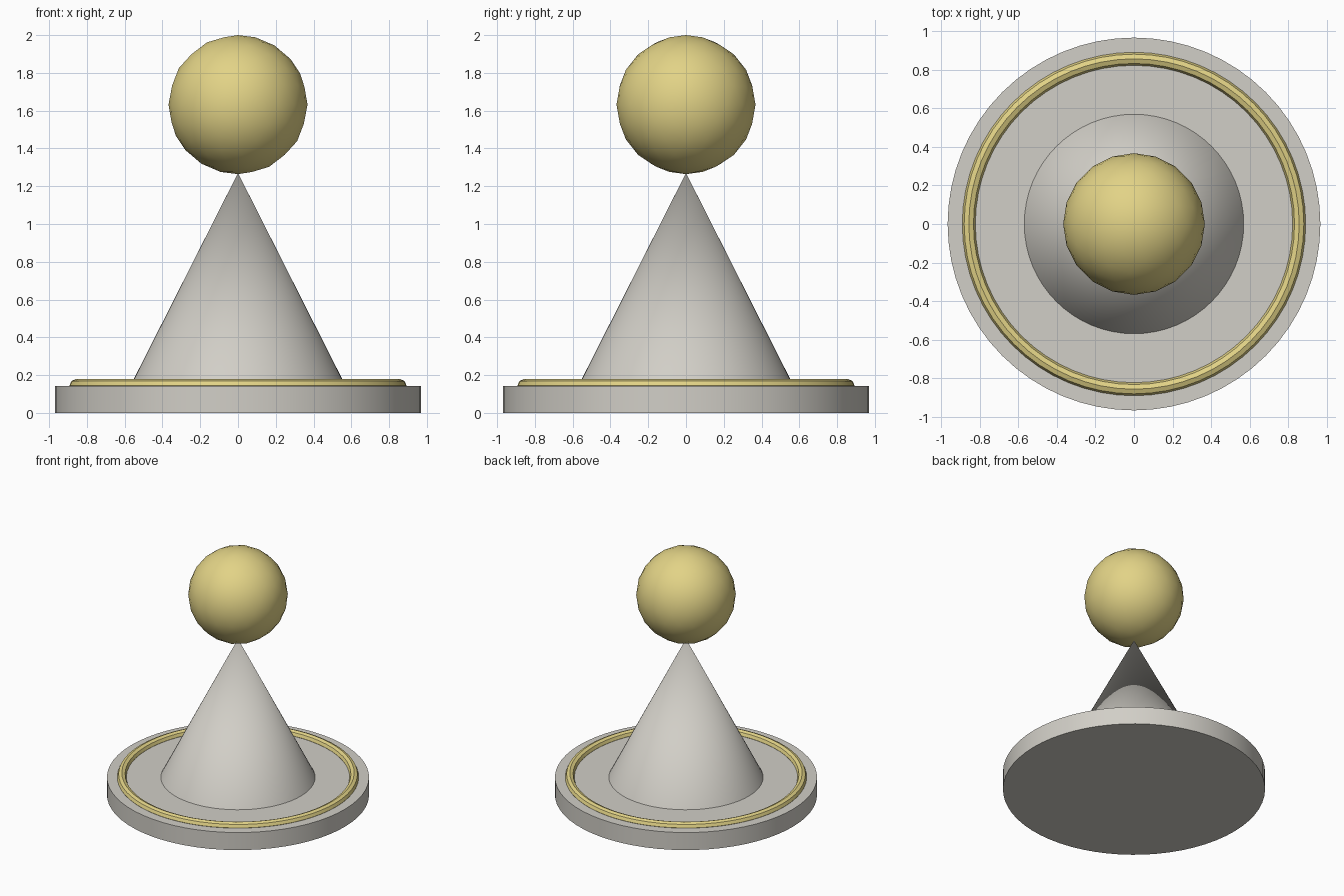
import bpy
import math

cube = bpy.data.objects.get("Cube")
if cube:
    bpy.data.objects.remove(cube, do_unlink=True)


def make_material(name, color):
    mat = bpy.data.materials.new(name)
    mat.use_nodes = True
    mat.diffuse_color = color
    mat.node_tree.nodes["Principled BSDF"].inputs["Base Color"].default_value = color
    return mat


def finish(name, mat):
    """Name the new part, give it its colour and smooth its shading."""
    obj = bpy.context.active_object
    obj.name = name
    obj.data.materials.append(mat)
    bpy.ops.object.shade_smooth_by_angle(angle=math.radians(30))
    return obj


stone = make_material("warm_grey", (0.64, 0.62, 0.57, 1))
gold = make_material("pale_gold", (0.76, 0.65, 0.24, 1))

BASE_TOP = 0.143
CONE_TOP = 1.27
BALL_RADIUS = 0.368

# Round base plate
bpy.ops.mesh.primitive_cylinder_add(vertices=64, radius=0.968, depth=BASE_TOP,
                                    location=(0, 0, BASE_TOP / 2))
finish("base_plate", stone)

# Trim ring half sunk into the plate
bpy.ops.mesh.primitive_torus_add(major_radius=0.858, minor_radius=0.034,
                                 major_segments=64, minor_segments=8,
                                 location=(0, 0, BASE_TOP + 0.002))
finish("trim_ring", gold)

# Cone body
bpy.ops.mesh.primitive_cone_add(vertices=64, radius1=0.57, radius2=0,
                                depth=CONE_TOP - BASE_TOP,
                                location=(0, 0, (CONE_TOP + BASE_TOP) / 2))
finish("cone_body", stone)

# Ball resting on the tip
bpy.ops.mesh.primitive_ico_sphere_add(subdivisions=3, radius=BALL_RADIUS,
                                      location=(0, 0, 2 - BALL_RADIUS))
finish("top_ball", gold)
